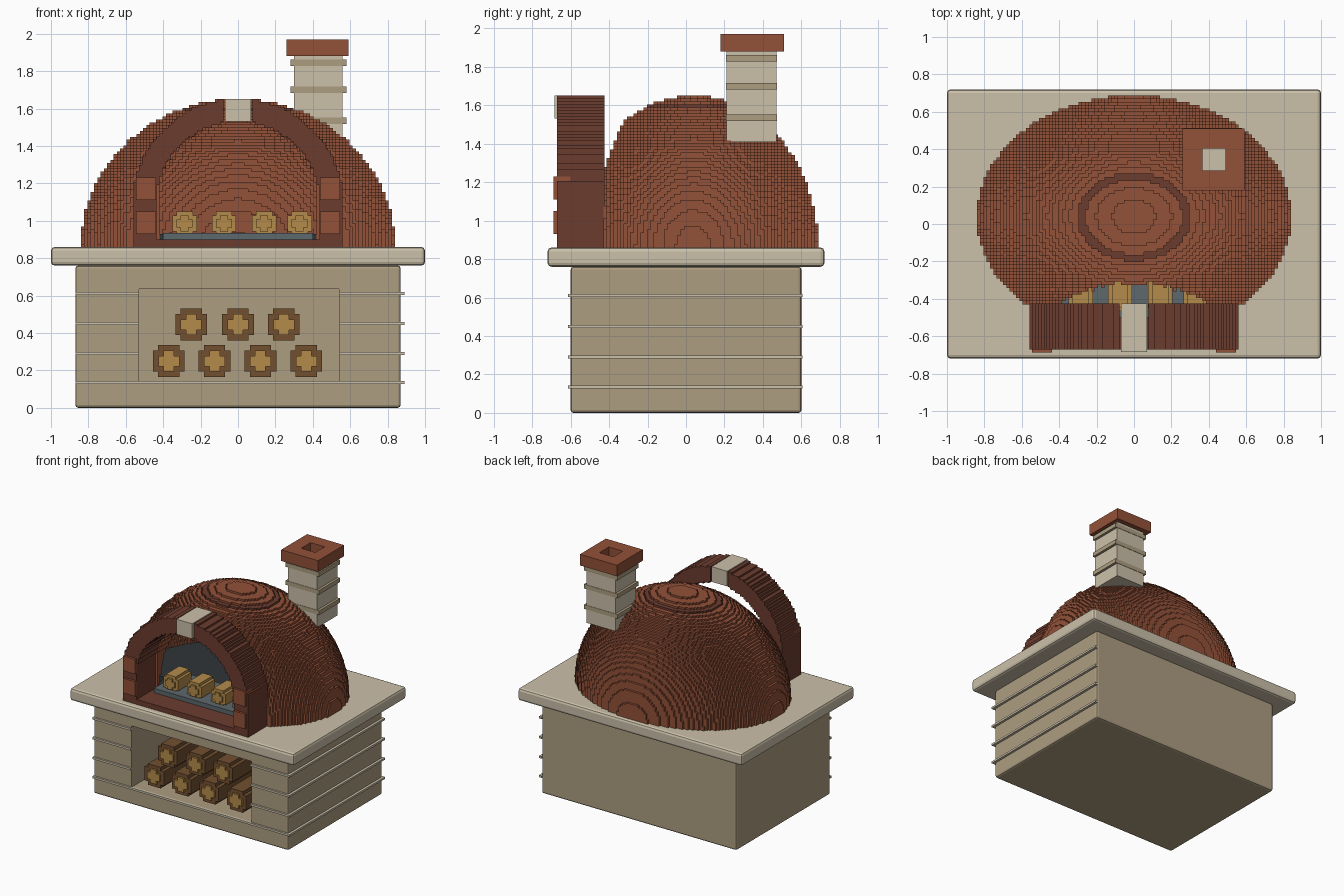
import bpy, bmesh, math

if "Cube" in bpy.data.objects:
    bpy.data.objects.remove(bpy.data.objects["Cube"])


def mat(name, r, g, b):
    m = bpy.data.materials.new(name)
    m.diffuse_color = (r, g, b, 1)
    m.use_nodes = True
    m.node_tree.nodes["Principled BSDF"].inputs["Base Color"].default_value = m.diffuse_color
    return m


BRICK = mat("brick", .29, .082, .04)
DARK = mat("dark_brick", .15, .045, .028)
CREAM = mat("cream_stone", .60, .53, .40)
TAN = mat("tan_stone", .42, .34, .22)
BARK = mat("bark", .17, .08, .03)
WOOD = mat("cut_wood", .46, .26, .07)
GREY = mat("hearth_grey", .11, .14, .15)
SOOT = mat("soot", .03, .035, .04)


def add(name, bm, *mats):
    me = bpy.data.meshes.new(name)
    bm.to_mesh(me)
    bm.free()
    ob = bpy.data.objects.new(name, me)
    bpy.context.collection.objects.link(ob)
    for m in mats:
        me.materials.append(m)
    return ob


def steps(a, b, n):
    return [a + (b - a) * i / n for i in range(n + 1)]


def blocks(name, xs, ys, zs, inside, mats, mat_at=None):
    """Stepped solid: keep the grid cells whose centre passes inside()."""
    axes = (xs, ys, zs)
    mid = [[(p + q) / 2 for p, q in zip(a, a[1:])] for a in axes]
    cells = {(i, j, k)
             for i, x in enumerate(mid[0]) for j, y in enumerate(mid[1])
             for k, z in enumerate(mid[2]) if inside(x, y, z)}
    bm = bmesh.new()
    verts = {}

    def vert(c):
        if c not in verts:
            verts[c] = bm.verts.new([a[n] for a, n in zip(axes, c)])
        return verts[c]

    for c in cells:
        for ax in range(3):
            for side in (0, 1):
                nb = list(c)
                nb[ax] += 2 * side - 1
                if tuple(nb) in cells:
                    continue
                u, v = (ax + 1) % 3, (ax + 2) % 3
                quad = []
                for du, dv in ((0, 0), (1, 0), (1, 1), (0, 1)):
                    p = list(c)
                    p[ax] += side
                    p[u] += du
                    p[v] += dv
                    quad.append(vert(tuple(p)))
                f = bm.faces.new(quad if side else quad[::-1])
                if mat_at:
                    f.material_index = mat_at(mid[2][c[2]])
    return add(name, bm, *mats)


def box(name, x0, x1, y0, y1, z0, z1, m, bevel=0):
    ob = blocks(name, [x0, x1], [y0, y1], [z0, z1], lambda *p: True, [m])
    if bevel:
        mod = ob.modifiers.new("bevel", "BEVEL")
        mod.width, mod.segments = bevel, 2
    return ob


def log(name, x, z, r, y0, y1, side, end):
    # stepped round log with a smaller cut face standing proud at each end
    def disc(part, rad, n, a, b, m):
        blocks(part, steps(x - rad, x + rad, n), [a, b], steps(z - rad, z + rad, n),
               lambda px, py, pz: math.hypot(px - x, pz - z) < rad * 1.02, [m])
    disc(name, r, 6, y0, y1, side)
    disc(name + "_end", r * .66, 4, y0 - .015, y1 + .015, end)


# base with wood store niche
base = box("base", -.87, .87, -.6, .6, 0, .76, TAN, .015)
niche = box("niche_cutter", -.53, .54, -.8, .3, .14, .635, TAN)
niche.hide_render = True
niche.hide_set(True)
cut = base.modifiers.new("niche", "BOOLEAN")
cut.operation, cut.object, cut.solver = "DIFFERENCE", niche, "EXACT"

# mortar strips on front and right faces
for i, z in enumerate((.135, .29, .45, .61)):
    spans = [(-.87, .89)] if i == 0 else [(-.87, -.53), (.54, .89)]
    for a, b in spans:
        box("front_mortar_strip", a, b, -.615, -.595, z - .008, z + .008, CREAM)
    box("right_mortar_strip", .865, .89, -.595, .605, z - .008, z + .008, CREAM)

# stored firewood
for z, xs in ((.25, (-.37, -.125, .12, .365)), (.445, (-.25, 0, .245))):
    for x in xs:
        log("stored_log", x, z, .085, -.54, .2, BARK, WOOD)

# counter slab
box("counter_slab", -1, 1, -.72, .72, .76, .86, CREAM, .02)


# hollow stepped dome with arched mouth
def in_dome(x, y, z):
    h = z - .86
    yy = y - .038
    if (x / .84) ** 2 + (yy / .65) ** 2 + (h / .79) ** 2 > 1:
        return False
    if (x / .73) ** 2 + (yy / .54) ** 2 + (h / .69) ** 2 < 1:
        return False
    mouth = abs(x) < .425 if z < 1.09 else math.hypot(x, z - 1.09) < .425
    return not (y < -.05 and mouth)


blocks("dome", steps(-.84, .84, 96), steps(-.43, .688, 64), steps(.86, 1.65, 51),
       in_dome, [BRICK, DARK], lambda z: int(1.583 < z < 1.606))


# front arch with sill, keystone and brick quoins
def in_arch(x, y, z):
    if z < .9:
        return True
    if z < 1.09:
        return abs(x) > .44
    return .44 < math.hypot(x, z - 1.09) < .563 and not (abs(x) < .07 and z > 1.4)


blocks("front_arch", steps(-.56, .56, 72), [-.67, -.425],
       [.86, .9] + steps(.915, 1.65, 48), in_arch, [DARK])
box("keystone", -.07, .07, -.685, -.425, 1.53, 1.652, CREAM)
for s in (-1, 1):
    for z in (.93, 1.11):
        a, b = sorted((s * .438, s * .545))
        box("arch_brick", a, b, -.688, -.6, z, z + .12, BRICK)

# hearth, sooty oven floor and fire logs
box("hearth", -.4, .4, -.5, -.15, .9, .935, GREY)
blocks("oven_floor", steps(-.74, .74, 40), steps(-.425, .58, 30), [.86, .93],
       lambda x, y, z: (x / .75) ** 2 + ((y - .038) / .56) ** 2 < 1
       and not (y < -.3 and abs(x) > .43), [SOOT])
for x in (-.285, -.075, .14, .33):
    log("fire_log", x, .985, .065, -.45, -.28, WOOD, WOOD)

# chimney
box("chimney_shaft", .3, .56, .21, .47, 1.41, 1.88, CREAM)
for z in (1.535, 1.7, 1.845):
    box("chimney_band", .28, .58, .207, .473, z - .017, z + .017, TAN)
blocks("chimney_cap", [.26, .365, .49, .59], [.18, .285, .405, .51], [1.88, 1.97],
       lambda x, y, z: not (.365 < x < .49 and .285 < y < .405), [BRICK])
